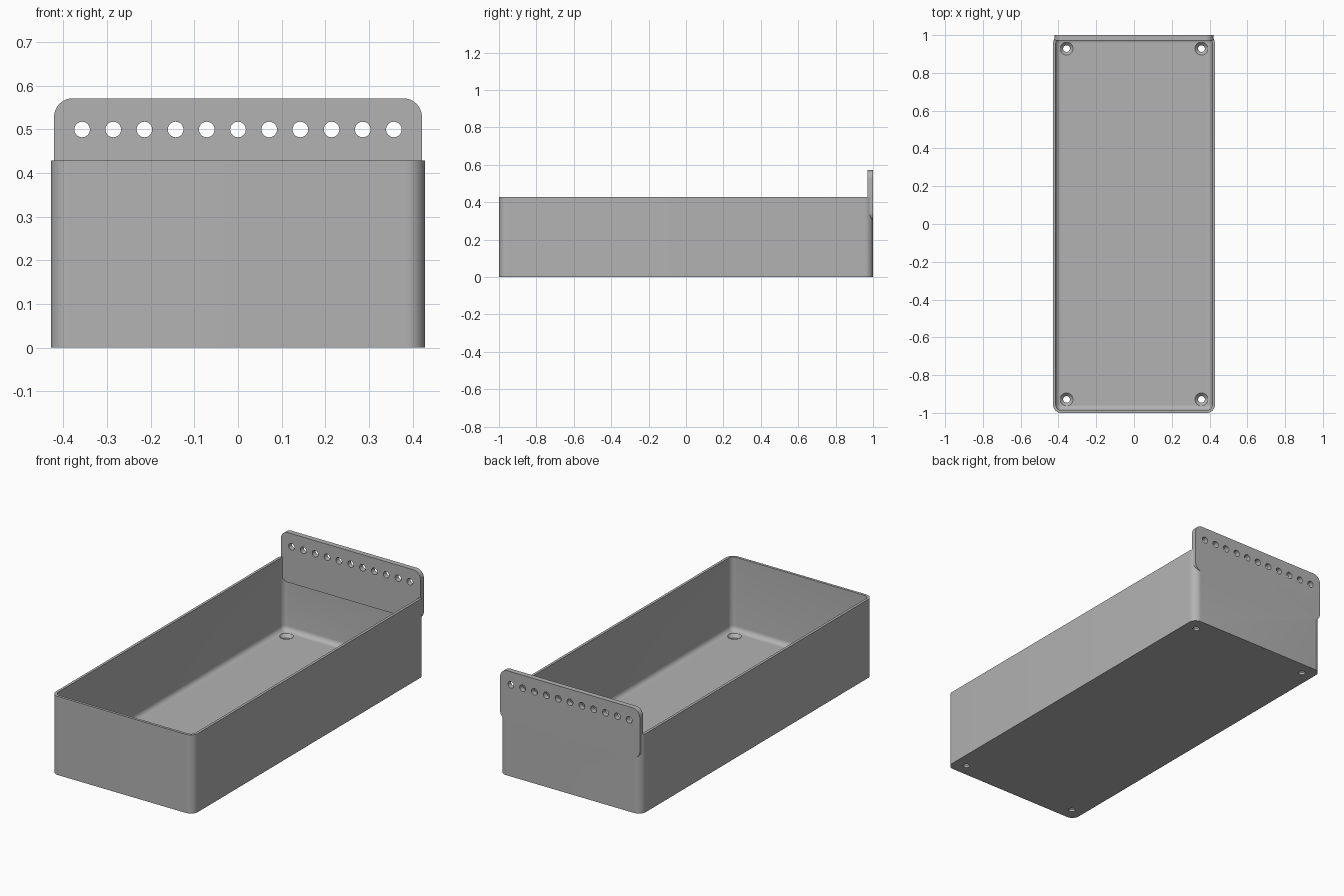
import bpy, bmesh
from math import sin, cos, pi, radians

cube = bpy.data.objects.get("Cube")
if cube:
    bpy.data.objects.remove(cube, do_unlink=True)

MM = 1 / 70  # one millimetre of the design in scene units
HALF_W, HALF_L, HEIGHT = 30 * MM, 70 * MM, 30 * MM
CORNER, WALL, FLOOR, FILLET = 3 * MM, 1 * MM, 2 * MM, 1.9 * MM

grey = bpy.data.materials.new("plain grey")
grey.use_nodes = True
grey.diffuse_color = (0.45, 0.45, 0.45, 1)
grey.node_tree.nodes["Principled BSDF"].inputs["Base Color"].default_value = (0.45, 0.45, 0.45, 1)


def rounded_rect(hx, hy, r, steps=10):
    """Counter-clockwise outline with four rounded corners."""
    pts = []
    for q, (sx, sy) in enumerate([(1, 1), (-1, 1), (-1, -1), (1, -1)]):
        for i in range(steps + 1):
            a = (q + i / steps) * pi / 2
            pts.append((sx * (hx - r) + r * cos(a), sy * (hy - r) + r * sin(a)))
    return pts


def circle(cx, cy, r, n=32):
    return [(cx + r * cos(2 * pi * i / n), cy + r * sin(2 * pi * i / n)) for i in range(n)]


def loft(name, rings):
    """Closed solid through rings of equal length, capped at both ends."""
    bm = bmesh.new()
    loops = [[bm.verts.new(p) for p in ring] for ring in rings]
    for a, b in zip(loops, loops[1:]):
        for i in range(len(a)):
            j = (i + 1) % len(a)
            bm.faces.new((a[i], a[j], b[j], b[i]))
    bm.faces.new(loops[0][::-1])
    bm.faces.new(loops[-1])
    bmesh.ops.recalc_face_normals(bm, faces=bm.faces)
    mesh = bpy.data.meshes.new(name)
    bm.to_mesh(mesh)
    bm.free()
    mesh.materials.append(grey)
    obj = bpy.data.objects.new(name, mesh)
    bpy.context.collection.objects.link(obj)
    return obj


def combine(target, other, operation):
    """Apply a boolean and discard the helper object."""
    mod = target.modifiers.new("combine", "BOOLEAN")
    mod.operation, mod.solver, mod.object = operation, "EXACT", other
    bpy.ops.object.select_all(action="DESELECT")
    bpy.context.view_layer.objects.active = target
    target.select_set(True)
    bpy.ops.object.modifier_apply(modifier=mod.name)
    bpy.data.objects.remove(other, do_unlink=True)


def tray_ring(inset, z):
    return [(x, y, z) for x, y in rounded_rect(HALF_W - inset, HALF_L - inset, CORNER - inset)]


# Open tray: outer wall, rim, inner wall, then a fillet down to the floor
rings = [tray_ring(0, 0), tray_ring(0, HEIGHT), tray_ring(WALL, HEIGHT)]
for i in range(7):
    a = i / 6 * pi / 2
    rings.append(tray_ring(WALL + FILLET * (1 - cos(a)), FLOOR + FILLET * (1 - sin(a))))
tray = loft("tray", rings)

# Upright hanging plate fused into the back wall
BACK_IN, PLATE_LOW, PLATE_TOP = HALF_L - 2 * MM, 21 * MM, 40 * MM
mid, half = (PLATE_TOP + PLATE_LOW) / 2, (PLATE_TOP - PLATE_LOW) / 2
outline = rounded_rect(29.5 * MM, half, CORNER)
plate = loft("hanging_plate", [[(x, y, z + mid) for x, z in outline] for y in (BACK_IN, HALF_L)])
combine(tray, plate, "UNION")

# Row of eleven holes through the plate
for k in range(-5, 6):
    ring = circle(k * 5 * MM, 35 * MM, 1.25 * MM)
    drill = loft("drill", [[(x, y, z) for x, z in ring] for y in (BACK_IN - 0.05, HALF_L + 0.05)])
    combine(tray, drill, "DIFFERENCE")

# Countersunk screw holes near the floor corners
for sx in (-1, 1):
    for sy in (-1, 1):
        levels = [(-0.02, 1.25), (0.8 * MM, 1.25), (FLOOR, 2.4), (FLOOR + 0.01, 2.4)]
        drill = loft("drill", [[(x, y, z) for x, y in circle(sx * 25 * MM, sy * 65 * MM, r * MM)]
                               for z, r in levels])
        combine(tray, drill, "DIFFERENCE")

# Smooth curves, crisp edges
bpy.ops.object.select_all(action="DESELECT")
tray.select_set(True)
bpy.context.view_layer.objects.active = tray
bpy.ops.object.shade_smooth_by_angle(angle=radians(30))
